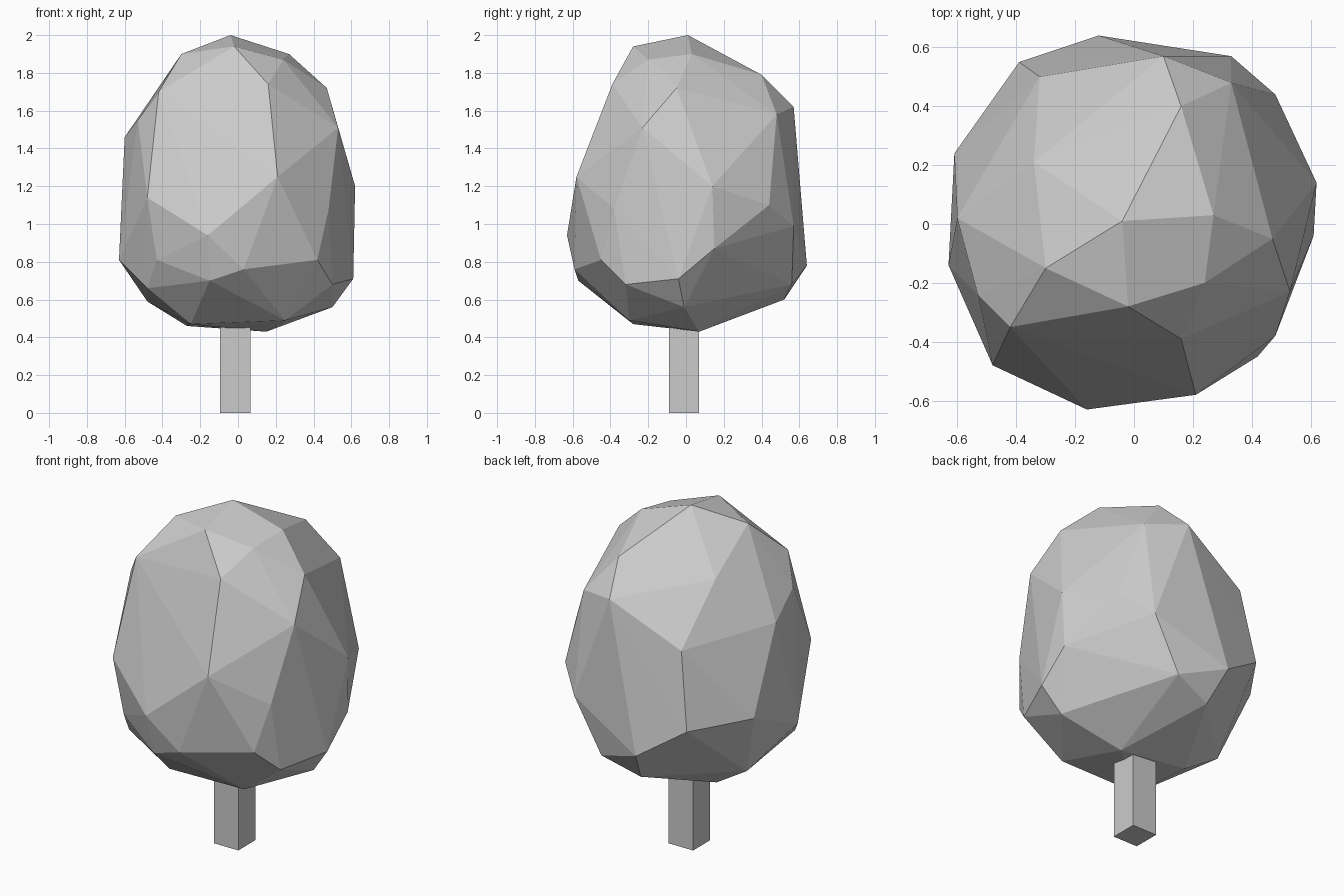
import bpy
import bmesh
from mathutils import Vector

# Remove the default cube only
default_cube = bpy.data.objects.get("Cube")
if default_cube:
    bpy.data.objects.remove(default_cube, do_unlink=True)


def make_material(name, colour):
    material = bpy.data.materials.new(name)
    material.use_nodes = True
    material.diffuse_color = colour
    shader = material.node_tree.nodes["Principled BSDF"]
    shader.inputs["Base Color"].default_value = colour
    return material


def add_object(name, bm, material):
    bmesh.ops.recalc_face_normals(bm, faces=bm.faces)
    mesh = bpy.data.meshes.new(name)
    bm.to_mesh(mesh)
    bm.free()
    mesh.materials.append(material)
    obj = bpy.data.objects.new(name, mesh)
    bpy.context.scene.collection.objects.link(obj)
    return obj


def faceted_hull(name, tiers, material):
    """Wrap a flat-faceted skin around tiers of corner points."""
    bm = bmesh.new()
    for tier in tiers:
        for corner in tier:
            bm.verts.new(corner)
    hull = bmesh.ops.convex_hull(bm, input=bm.verts)
    leftover = {v for v in hull["geom_interior"] + hull["geom_unused"]
                if isinstance(v, bmesh.types.BMVert)}
    bmesh.ops.delete(bm, geom=list(leftover), context="VERTS")
    return add_object(name, bm, material)


def box(name, low, high, material):
    low, high = Vector(low), Vector(high)
    bm = bmesh.new()
    bmesh.ops.create_cube(bm, size=1)
    bmesh.ops.scale(bm, vec=high - low, verts=bm.verts)
    bmesh.ops.translate(bm, vec=(low + high) / 2, verts=bm.verts)
    return add_object(name, bm, material)


grey = make_material("plain grey", (0.6, 0.6, 0.6, 1))

# Crown corners, tier by tier from the bottom up
underside = [
    (.15, .07, .43), (.25, -.3, .49), (-.27, .1, .46), (-.25, -.28, .47),
    (.5, -.01, .56), (-.48, .12, .59), (-.07, .52, .6), (-.48, -.33, .66),
]
lower_belly = [
    (.5, -.32, .68), (.61, -.04, .71), (.16, .56, .68), (-.15, -.57, .7),
    (.03, -.59, .76), (-.12, .64, .78), (.42, -.45, .81), (-.43, -.45, .81),
    (-.63, -.14, .81), (.61, .15, .87),
]
upper_belly = [
    (-.16, -.63, .94), (-.39, .55, .96), (-.61, .24, .98), (.33, .57, .99),
    (.48, -.38, 1.08), (.48, .44, 1.1), (-.48, -.48, 1.14),
    (.62, .14, 1.2), (.21, -.58, 1.25),
]
shoulder = [
    (-.32, .5, 1.4), (-.6, .02, 1.46), (.53, -.23, 1.51), (-.53, -.24, 1.55),
    (.33, .48, 1.58), (.1, .57, 1.62), (-.42, -.35, 1.7), (-.34, .21, 1.72),
]
top = [
    (.47, -.05, 1.72), (.16, -.39, 1.74), (.16, .4, 1.79), (.24, -.2, 1.87),
    (.27, .03, 1.9), (-.3, -.15, 1.9), (-.02, -.28, 1.94), (-.04, .01, 2),
]
faceted_hull("crown", [underside, lower_belly, upper_belly, shoulder, top], grey)

# Square trunk, sunk a little way into the crown
box("trunk", (-.095, -.09, 0), (.065, .07, .55), grey)
